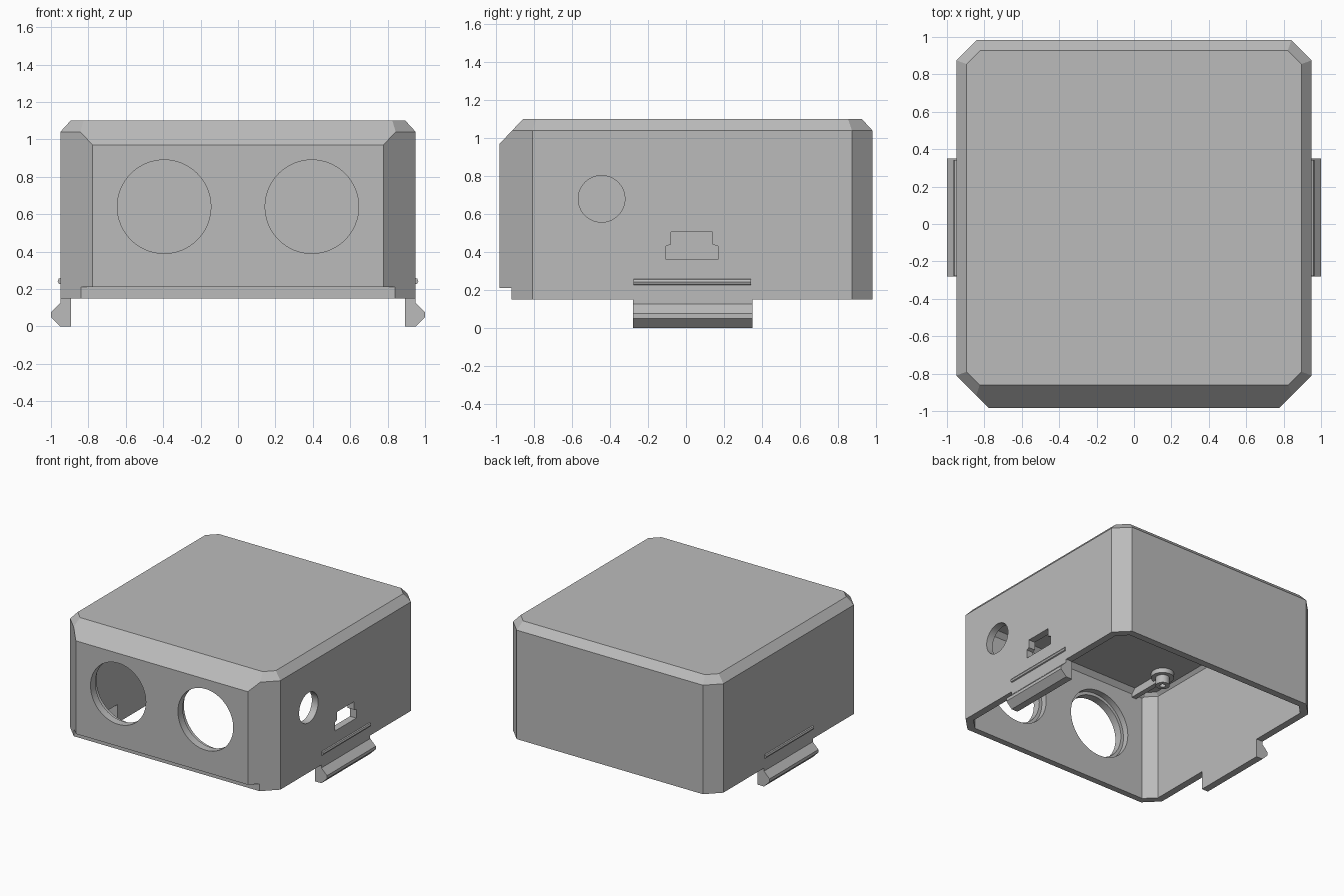
import bpy, bmesh, math
from mathutils import Vector, Matrix

if "Cube" in bpy.data.objects:
    bpy.data.objects.remove(bpy.data.objects["Cube"])

grey = bpy.data.materials.new("plain grey")
grey.use_nodes = True
grey.diffuse_color = (0.5, 0.5, 0.5, 1)
grey.node_tree.nodes["Principled BSDF"].inputs["Base Color"].default_value = (0.5, 0.5, 0.5, 1)

BOTTOM, TOP, SHOULDER = 0.15, 1.1, 1.04
HALF_X, HALF_Y, WALL = 0.95, 0.983, 0.057


def finish(name, bm):
    bmesh.ops.recalc_face_normals(bm, faces=bm.faces)
    mesh = bpy.data.meshes.new(name)
    bm.to_mesh(mesh)
    bm.free()
    mesh.materials.append(grey)
    obj = bpy.data.objects.new(name, mesh)
    bpy.context.collection.objects.link(obj)
    return obj


def box(name, lo, hi):
    bm = bmesh.new()
    bmesh.ops.create_cube(bm, size=1)
    lo, hi = Vector(lo), Vector(hi)
    for v in bm.verts:
        v.co = Vector([(lo[i] + hi[i]) / 2 + v.co[i] * (hi[i] - lo[i]) for i in range(3)])
    return finish(name, bm)


def cylinder(name, center, r, length, axis="Z", sides=48):
    bm = bmesh.new()
    turn = {"X": Matrix.Rotation(math.pi / 2, 4, "Y"),
            "Y": Matrix.Rotation(math.pi / 2, 4, "X"), "Z": Matrix()}[axis]
    bmesh.ops.create_cone(bm, cap_ends=True, segments=sides, radius1=r, radius2=r,
                          depth=length, matrix=Matrix.Translation(center) @ turn)
    return finish(name, bm)


def prism(name, profile, start, along):
    """Extrude a closed outline of 3D points."""
    bm = bmesh.new()
    face = bm.faces.new([bm.verts.new(p) for p in profile])
    out = bmesh.ops.extrude_face_region(bm, geom=[face])
    for v in bm.verts:
        v.co += Vector(start)
    bmesh.ops.translate(bm, vec=along, verts=[g for g in out["geom"]
                                              if isinstance(g, bmesh.types.BMVert)])
    return finish(name, bm)


def carve(target, cutter):
    mod = target.modifiers.new("cut", "BOOLEAN")
    mod.operation, mod.solver, mod.object = "DIFFERENCE", "EXACT", cutter
    bpy.context.view_layer.objects.active = target
    bpy.ops.object.modifier_apply(modifier=mod.name)
    bpy.data.objects.remove(cutter)


def chamfered_block(name, inset, front_inset, bottom):
    """Block trimmed by walls, corner chamfers and sloped top edges."""
    d = math.sqrt(0.5)
    planes = [((0, 0, TOP), (0, 0, 1), inset), ((0, HALF_Y, 0), (0, 1, 0), inset),
              ((0, -HALF_Y, 0), (0, -1, 0), front_inset),
              ((0, HALF_Y, SHOULDER), (0, 0.06, 0.055), inset),
              ((0, -HALF_Y, 0.97), (0, -0.13, 0.123), inset)]
    for s in (-1, 1):
        planes += [((s * HALF_X, 0, 0), (s, 0, 0), inset),
                   ((s * HALF_X, 0, SHOULDER), (s * 0.06, 0, 0.055), inset)]
        for y, side in ((-0.81, -1), (0.875, 1)):
            edge = (s * HALF_X, y, SHOULDER)
            planes += [(edge, (s, side, 0), inset),
                       (edge, (s * 0.06 * d, side * 0.06 * d, 0.053), inset)]
    bm = bmesh.new()
    bmesh.ops.create_cube(bm, size=4)
    planes.append(((0, 0, bottom), (0, 0, -1), 0))
    for co, no, gap in planes:
        no = Vector(no).normalized()
        cut = bmesh.ops.bisect_plane(bm, geom=bm.verts[:] + bm.edges[:] + bm.faces[:],
                                     plane_co=Vector(co) - no * gap, plane_no=no,
                                     clear_outer=True)
        edges = [g for g in cut["geom_cut"] if isinstance(g, bmesh.types.BMEdge)]
        bmesh.ops.contextual_create(bm, geom=edges)
    return finish(name, bm)


# Hollow case, open underneath, with a thicker front wall
case = chamfered_block("case", 0, 0, BOTTOM)
carve(case, chamfered_block("cavity", WALL, 0.113, -0.2))

# Rebate along the lower front edge
carve(case, box("rebate", (-1.2, -1.2, 0), (1.2, -0.92, 0.21)))

# Two front windows, each with a wider recess inside
for x in (-0.395, 0.395):
    carve(case, cylinder("window", (x, -0.95, 0.64), 0.25, 0.4, "Y", 64))
    carve(case, cylinder("recess", (x, -0.82, 0.64), 0.275, 0.2, "Y", 64))

# Round port and stepped socket on the left side
carve(case, cylinder("port", (HALF_X, -0.445, 0.68), 0.123, 0.3, "X"))
socket = [(-0.105, 0.36), (0.17, 0.36), (0.17, 0.43), (0.14, 0.44),
          (0.14, 0.505), (-0.08, 0.505), (-0.08, 0.44), (-0.105, 0.43)]
carve(case, prism("socket", [(0, y, z) for y, z in socket], (0.8, 0, 0), (0.3, 0, 0)))

# Snap clips and grip ridges on both sides
clip = [(0.893, 0.15), (0.95, 0.15), (0.95, 0.125), (1, 0.075),
        (1, 0.05), (0.95, 0), (0.893, 0)]
for s, side in ((-1, "right"), (1, "left")):
    prism(side + "_clip", [(s * x, 0, z) for x, z in clip], (0, -0.28, 0), (0, 0.63, 0))
    cylinder(side + "_ridge", (s * 0.946, 0.033, 0.242), 0.018, 0.62, "Y", 8)

    # Screw posts under the roof, braced to the nearest wall
    for y, place, wall in ((-0.54, "front", -0.88), (0.54, "back", 0.94)):
        x, name = s * 0.73, side + "_" + place
        flange = cylinder(name + "_flange", (x, y, 1.03), 0.085, 0.05)
        post = cylinder(name + "_post", (x, y, 0.99), 0.052, 0.1)
        carve(post, cylinder("screw_hole", (x, y, 0.93), 0.022, 0.12, "Z", 24))
        box(name + "_rib", (x - 0.02, min(y + 0.06, wall) if y > 0 else wall, 0.98),
            (x + 0.02, wall if y > 0 else y - 0.045, 1.05))

# Crisp edges, smooth round walls
for obj in bpy.context.collection.objects:
    obj.select_set(obj.type == "MESH")
bpy.context.view_layer.objects.active = case
bpy.ops.object.shade_smooth_by_angle(angle=math.radians(25))
